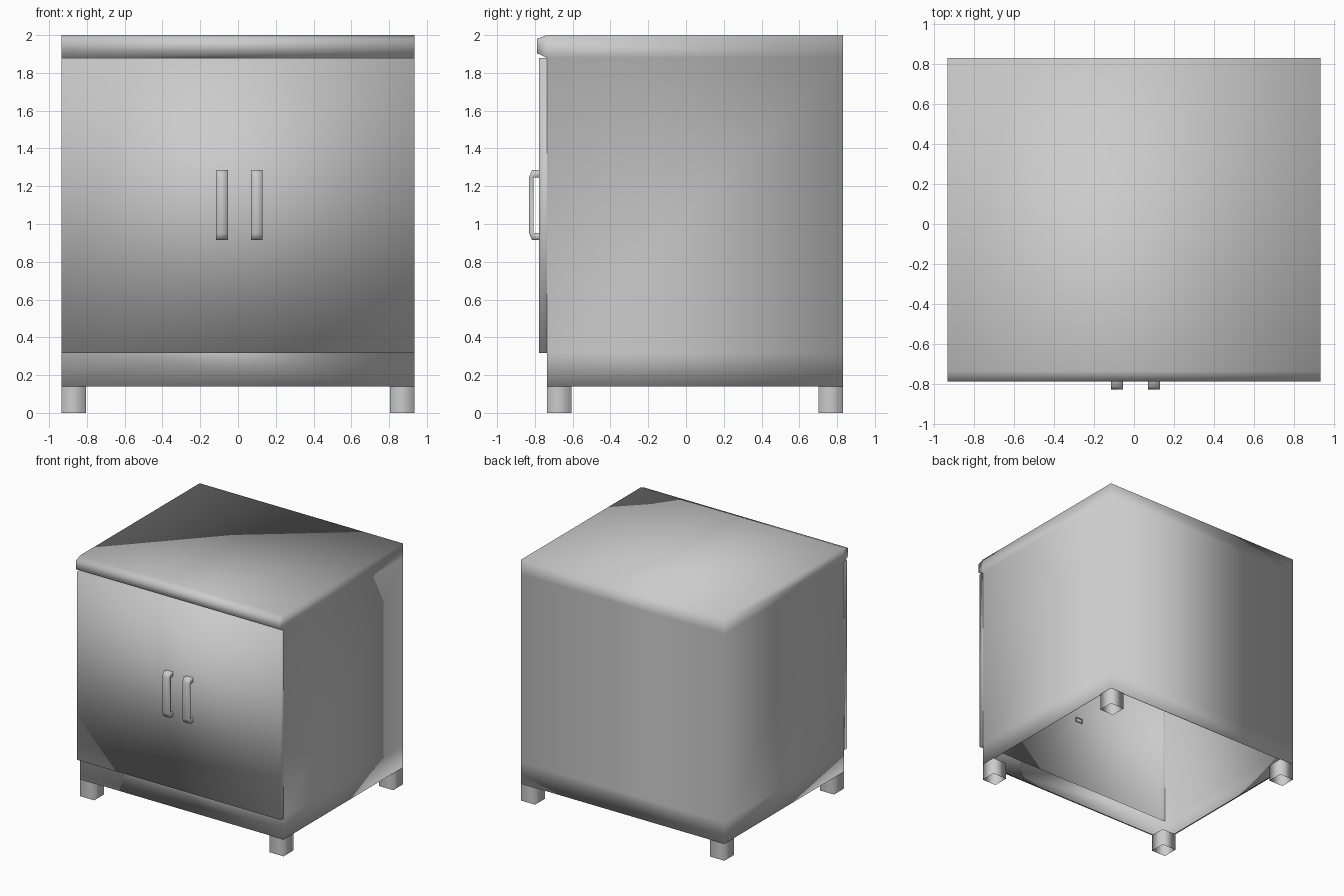
import bpy
import bmesh

if "Cube" in bpy.data.objects:
    bpy.data.objects.remove(bpy.data.objects["Cube"])

grey = bpy.data.materials.new("mid_grey")
grey.diffuse_color = (0.64, 0.64, 0.64, 1)
grey.use_nodes = True
grey.node_tree.nodes["Principled BSDF"].inputs["Base Color"].default_value = grey.diffuse_color


def finish(name, bm):
    mesh = bpy.data.meshes.new(name)
    bm.to_mesh(mesh)
    bm.free()
    mesh.shade_smooth()
    mesh.materials.append(grey)
    obj = bpy.data.objects.new(name, mesh)
    bpy.context.collection.objects.link(obj)
    return obj


def extrude_x(profile, x0, x1, open_edges=(), caps=None):
    """Sweep a counter-clockwise (y, z) profile along x, leaving some edges open."""
    bm = bmesh.new()
    a = [bm.verts.new((x0, y, z)) for y, z in profile]
    b = [bm.verts.new((x1, y, z)) for y, z in profile]
    n = len(profile)
    for cap in caps or [range(n)]:
        bm.faces.new([b[i] for i in cap])
        bm.faces.new([a[i] for i in reversed(cap)])
    for i in range(n):
        if i not in open_edges:
            j = (i + 1) % n
            bm.faces.new((a[i], a[j], b[j], b[i]))
    return bm


def leg(name, cx, cy, size, height):
    """Square tube, open at both ends."""
    bm = bmesh.new()
    bmesh.ops.create_cube(bm, size=1)
    caps = [f for f in bm.faces if abs(f.normal.z) > 0.5]
    bmesh.ops.delete(bm, geom=caps, context='FACES_ONLY')
    for v in bm.verts:
        v.co = (cx + v.co.x * size, cy + v.co.y * size, (v.co.z + 0.5) * height)
    return finish(name, bm)


W = 0.935                  # half width
FRONT, BACK = -0.737, 0.832
BASE, SKIRT, RIM = 0.14, 0.318, 1.88

# Cabinet shell with moulded top edge; open underneath and behind the door
body = extrude_x([
    (FRONT, BASE), (BACK, BASE), (BACK, SKIRT), (BACK, RIM), (BACK, 2.0),
    (FRONT, 2.0), (-0.79, 1.98), (-0.79, 1.905), (FRONT, RIM), (FRONT, SKIRT),
], -W, W, open_edges=(0, 8),
    caps=[(0, 1, 2, 9), (9, 2, 3, 8), (3, 4, 5, 8), (5, 6, 7, 8)])

# Thin lip turned inward round the bottom rim
rim = [e for e in body.edges if e.is_boundary
       and all(v.co.z < BASE + 0.01 for v in e.verts)]
lip = bmesh.ops.extrude_edge_only(body, edges=rim)["geom"]
for v in (g for g in lip if isinstance(g, bmesh.types.BMVert)):
    v.co.x -= 0.01 if v.co.x > 0 else -0.01
    v.co.y -= 0.01 if v.co.y > 0 else -0.01
finish("cabinet_body", body)

# Door front panel, open at the back
finish("door_panel", extrude_x([
    (-0.778, SKIRT), (FRONT, SKIRT), (FRONT, RIM), (-0.778, RIM),
], -W, W, open_edges=(1,)))

# Bracket handles, open where they meet the door
handle = [
    (-0.77, 1.285), (-0.815, 1.285), (-0.83, 1.25), (-0.83, 0.95),
    (-0.815, 0.915), (-0.77, 0.915), (-0.77, 0.952), (-0.808, 0.952),
    (-0.808, 1.247), (-0.77, 1.247),
]
handle_caps = [(0, 1, 8, 9), (1, 2, 8), (2, 3, 7, 8), (3, 4, 7), (4, 5, 6, 7)]
for side, cx in (("left", -0.085), ("right", 0.10)):
    finish(side + "_handle", extrude_x(handle, cx - 0.031, cx + 0.031,
                                       open_edges=(5, 9), caps=handle_caps))

# Four square legs
LEG = 0.13
for fb, cy in (("front", FRONT + LEG / 2), ("back", BACK - LEG / 2)):
    for lr, s in (("left", -1), ("right", 1)):
        leg(f"{fb}_{lr}_leg", s * (W - LEG / 2), cy, LEG, BASE)
